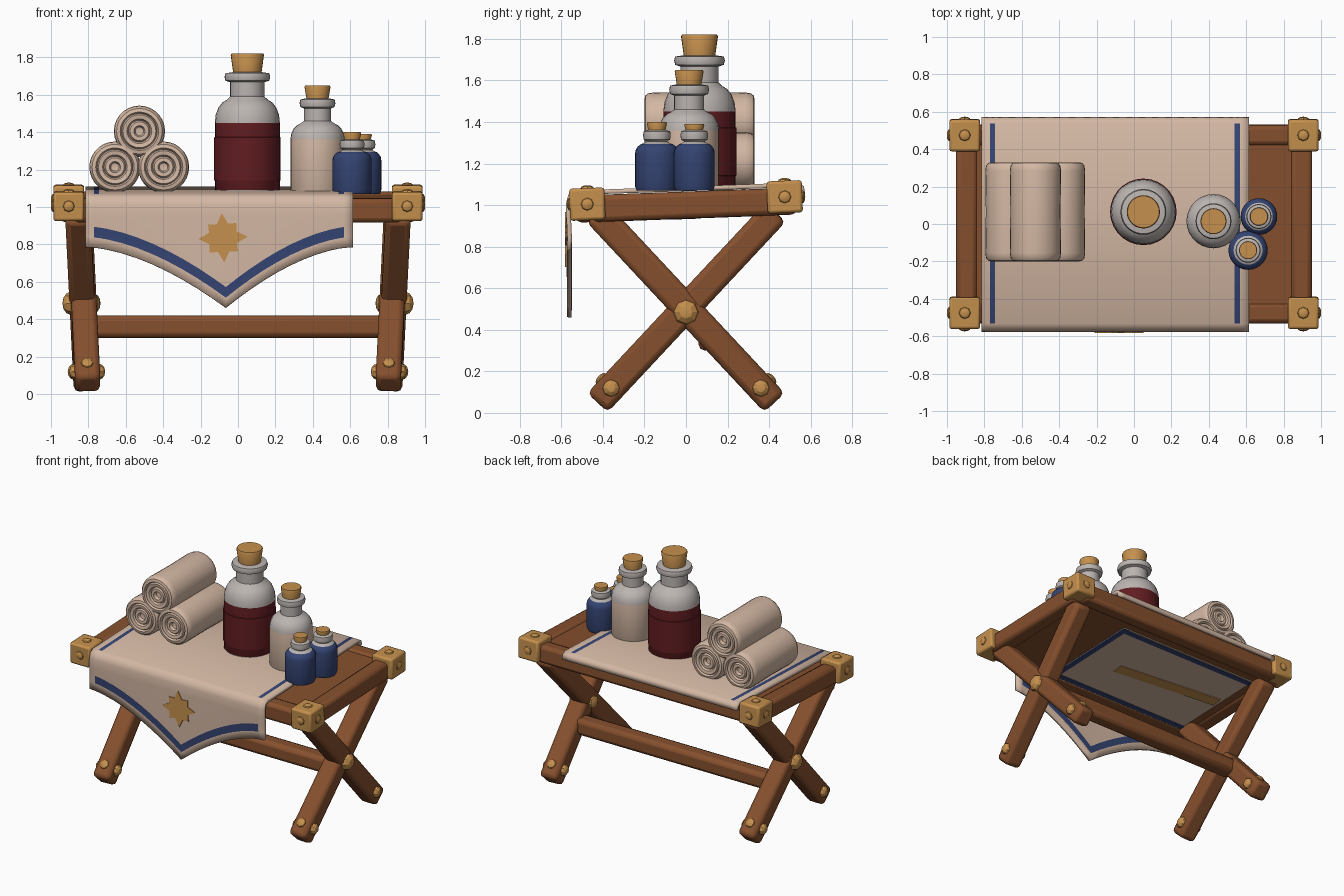
import bpy, bmesh, math
from mathutils import Matrix, Vector

if "Cube" in bpy.data.objects:
    bpy.data.objects.remove(bpy.data.objects["Cube"])


def material(name, *rgb):
    m = bpy.data.materials.new(name)
    m.use_nodes = True
    m.diffuse_color = (*rgb, 1)
    m.node_tree.nodes["Principled BSDF"].inputs["Base Color"].default_value = (*rgb, 1)
    return m


WOOD = material("brown wood", .24, .08, .027)
CREAM = material("cream linen", .66, .48, .37)
GOLD = material("golden brass and cork", .56, .28, .075)
BLUE = material("navy blue", .035, .058, .17)
RED = material("dark red", .12, .012, .015)
GLASS = material("pale grey glass", .50, .46, .44)
TILT = .037  # the table top rises slightly to the back


def finish(name, bm, mats, bevel=0.0, angle=40):
    bmesh.ops.recalc_face_normals(bm, faces=bm.faces)
    mesh = bpy.data.meshes.new(name)
    bm.to_mesh(mesh)
    bm.free()
    ob = bpy.data.objects.new(name, mesh)
    bpy.context.collection.objects.link(ob)
    for m in mats:
        mesh.materials.append(m)
    if bevel:
        mod = ob.modifiers.new("Bevel", 'BEVEL')
        mod.width, mod.segments = bevel, 2
    bpy.ops.object.select_all(action='DESELECT')
    ob.select_set(True)
    bpy.context.view_layer.objects.active = ob
    bpy.ops.object.shade_smooth_by_angle(angle=math.radians(angle))
    return ob


def box(name, loc, size, mat, bevel=0.0):
    """Box lying in the tilted plane of the table top."""
    bm = bmesh.new()
    bmesh.ops.create_cube(bm, size=1)
    x, y, z = loc
    bm.transform(Matrix.Translation((x, y, z + TILT * y)) @ Matrix.Rotation(TILT, 4, 'X')
                 @ Matrix.Diagonal((*size, 1)))
    return finish(name, bm, [mat], bevel)


def beam(name, a, b, width, mat, bevel):
    """Square beam between two points, one pair of faces turned to x."""
    a, b = Vector(a), Vector(b)
    d = (b - a).normalized()
    side = Vector((1, 0, 0)) if abs(d.x) < .9 else Vector((0, 1, 0))
    v = d.cross(side).normalized()
    u = v.cross(d)
    rot = Matrix((u, v, d)).transposed().to_4x4()
    bm = bmesh.new()
    bmesh.ops.create_cube(bm, size=1)
    bm.transform(Matrix.Translation((a + b) / 2) @ rot
                 @ Matrix.Diagonal((width, width, (b - a).length, 1)))
    return finish(name, bm, [mat], bevel)


def stud(name, loc, normal, radius, height):
    """Faceted domed nail head pointing along its normal."""
    bm = bmesh.new()
    bmesh.ops.create_uvsphere(bm, u_segments=8, v_segments=6, radius=1)
    rot = Vector(normal).to_track_quat('Z', 'Y').to_matrix().to_4x4()
    bm.transform(Matrix.Translation(loc) @ rot @ Matrix.Diagonal((radius, radius, height, 1)))
    return finish(name, bm, [GOLD], angle=25)


def lathe(name, profile, loc, bands, along_y=False, steps=28):
    """Turn (radius, height) points; bands are (top height, material) from the bottom up."""
    bm = bmesh.new()
    vs = [bm.verts.new((r, 0, h)) for r, h in profile]
    es = [bm.edges.new(p) for p in zip(vs, vs[1:])]
    bmesh.ops.spin(bm, geom=vs + es, axis=(0, 0, 1), cent=(0, 0, 0),
                   steps=steps, angle=math.tau, use_merge=True)
    bmesh.ops.remove_doubles(bm, verts=bm.verts, dist=.0005)
    for f in bm.faces:
        h = f.calc_center_median().z
        f.material_index = next((i for i, b in enumerate(bands) if h < b[0]), len(bands) - 1)
    if along_y:
        bm.transform(Matrix.Rotation(math.pi / 2, 4, 'X'))
    bm.transform(Matrix.Translation(loc))
    return finish(name, bm, [b[1] for b in bands])


# Table top: rails, panel and brass corners
for sy, name in ((-1, "front"), (1, "back")):
    box(name + "_rail", (0, sy * .475, 1.0), (1.75, .11, .13), WOOD, .025)
for sx, name in ((-1, "right"), (1, "left")):
    box(name + "_rail", (sx * .895, 0, 1.0), (.115, .9, .13), WOOD, .025)
    for sy, end in ((-1, "front"), (1, "back")):
        x, y, z = sx * .905, sy * .475, 1.022
        box(f"{name}_{end}_corner", (x, y, z), (.165, .17, .155), GOLD, .014)
        stud(f"{name}_{end}_side_stud", (x + sx * .08, y, z + TILT * y), (sx, 0, 0), .032, .016)
        stud(f"{name}_{end}_face_stud", (x, y + sy * .083, z + TILT * y), (0, sy, 0), .032, .016)
        stud(f"{name}_{end}_top_stud", (x, y, z + TILT * y + .077), (0, 0, 1), .032, .014)
box("top_panel", (0, 0, .998), (1.74, .92, .106), WOOD)

# Lining under the panel, with its painted border and streak
box("lining", (-.19, -.03, .943), (1.18, .80, .008), CREAM)
for y, name in ((.34, "back"), (-.40, "front")):
    box(name + "_lining_border", (-.19, y, .938), (1.18, .04, .008), BLUE)
box("side_lining_border", (.38, -.03, .938), (.04, .80, .008), BLUE)
streak = box("lining_streak", (0, 0, 0), (.85, .09, .008), GOLD)
streak.location = (-.33, -.03, .937)
streak.rotation_euler.z = -.1

# Crossed legs with bolts
for sx, name in ((-1, "right"), (1, "left")):
    for sy, end in ((-1, "front"), (1, "back")):
        foot = Vector((sx * (.807 + .004 * sy), sy * .425, .05))
        top = Vector((sx * (.852 + .004 * sy), -sy * .43, .965))
        beam(f"{name}_{end}_leg", foot, top, .135, WOOD, .028)
        d = (top - foot).normalized()
        p = foot + d * .095
        for s in (-1, 1):
            stud(f"{name}_{end}_foot_bolt", p + Vector((sx * s * .066, 0, 0)), (s * sx, 0, 0), .042, .03)
        n = Vector((0, d.z * sy, -d.y * sy))
        stud(f"{name}_{end}_foot_nail", p + n * .064, n, .035, .02)
    stud(name + "_cross_bolt", (sx * .893, 0, .485), (sx, 0, 0), .062, .046)
    stud(name + "_inner_cross_bolt", (sx * .765, 0, .485), (-sx, 0, 0), .05, .03)
beam("stretcher", (-.8, .12, .36), (.8, .12, .36), .12, WOOD, .03)

# Cloth: a grid of columns draped over the top, pointed at the front
LEFT, RIGHT, APEX = -.815, .615, -.065


def hem(x):
    d = abs(x - APEX) / ((RIGHT if x > APEX else LEFT) - APEX) * (1 if x > APEX else -1)
    return .46 + .325 * (1 - (1 - min(1, abs(d))) ** 1.7)


columns = sorted([LEFT, -.77, -.742, .538, .566, RIGHT, APEX]
                 + [-.70 + i * .08 for i in range(8)] + [.0 + i * .07 for i in range(8)])
bm = bmesh.new()
grid = []
for x in columns:
    b = hem(x)
    rows = [(.562, 1.055), (.558, 1.085), (.535, 1.098), (0, 1.078), (-.53, 1.06),
            (-.557, 1.045), (-.566, 1.01), (-.566, .95), (-.562, b + .112), (-.560, b + .055), (-.562, b)]
    grid.append([bm.verts.new((x, y, z)) for y, z in rows])
for i in range(len(grid) - 1):
    mid = (columns[i] + columns[i + 1]) / 2
    for j in range(len(rows) - 1):
        f = bm.faces.new((grid[i][j], grid[i + 1][j], grid[i + 1][j + 1], grid[i][j + 1]))
        side_stripe = -.77 < mid < -.742 or .538 < mid < .566
        f.material_index = int((side_stripe and 2 <= j <= 3) or (j == 8 and -.77 < mid < .566))
cloth = finish("cloth", bm, [CREAM, BLUE], angle=60)
mod = cloth.modifiers.new("Thickness", 'SOLIDIFY')
mod.thickness, mod.offset = .022, 0

# Star emblem on the hanging cloth
bm = bmesh.new()
pts = []
for i in range(16):
    a, r = math.tau * i / 16 + .05, (.08 if i % 2 else (.132 if i % 4 == 0 else .108))
    pts.append(bm.verts.new((-.08 + r * math.cos(a), -.574, .835 + r * math.sin(a))))
face = bm.faces.new(pts)
ext = bmesh.ops.extrude_face_region(bm, geom=[face])
bmesh.ops.translate(bm, vec=(0, -.008, 0), verts=[v for v in ext["geom"] if isinstance(v, bmesh.types.BMVert)])
finish("star_emblem", bm, [GOLD])


# Bottles: body, shoulder, neck, lip ring and cork in one turning
def bottle(name, x, y, radius, shoulder, neck, ring, top, neck_r, bands):
    z0, lip, cork = 1.07, neck_r * 1.27, neck_r * .92
    drop = neck - shoulder
    body = [(0, z0), (radius * .93, z0), (radius, z0 + .02), (radius, shoulder)]
    body += [(neck_r + (radius - neck_r) * math.cos(a), shoulder + drop * .9 * math.sin(a))
             for a in (.35, .7, 1.05, 1.35)]
    body += [(neck_r, neck), (neck_r, ring - .028), (lip, ring - .02), (lip * 1.05, ring),
             (lip, ring + .02), (cork * .9, ring + .026), (cork * .9, ring + .027),
             (cork * 1.05, top - .008), (cork, top), (0, top)]
    lathe(name, body, (x, y, 0), bands + [(ring + .0262, GLASS), (9, GOLD)])


bottle("large_bottle", .05, .065, .174, 1.45, 1.59, 1.695, 1.82, .092,
       [(1.13, GLASS), (1.40, RED), (1.455, CREAM)])
bottle("medium_bottle", .425, .015, .145, 1.36, 1.46, 1.555, 1.65, .072, [(1.37, CREAM)])
for name, x, y, r, top in (("front", .61, -.14, .105, 1.40), ("back", .668, .04, .098, 1.39)):
    bottle(name + "_small_bottle", x, y, r, 1.25, 1.305, 1.335, top, .05, [(1.288, BLUE)])

# Red and cream bands of the large bottle get a raised label sleeve
lathe("large_bottle_label", [(.173, 1.14), (.178, 1.142), (.178, 1.372), (.173, 1.375)],
      (.05, .065, 0), [(9, RED)])

# Rolled towels with coiled ends
R, H = .137, .265
end = [(0, H - .035), (.022, H - .03), (.03, H - .008), (.05, H - .008), (.058, H - .022),
       (.066, H - .006), (.088, H - .002), (.095, H - .016), (.103, H), (.122, H - .004),
       (R - .004, H - .018), (R, H - .045)]
roll = [(r, -h) for r, h in end] + [(R * .98, 0)] + end[::-1]
for name, x, z in (("right", -.658, 1.213), ("left", -.398, 1.213), ("top", -.527, 1.405)):
    lathe(name + "_towel", roll, (x, .065, z), [(9, CREAM)], along_y=True)
